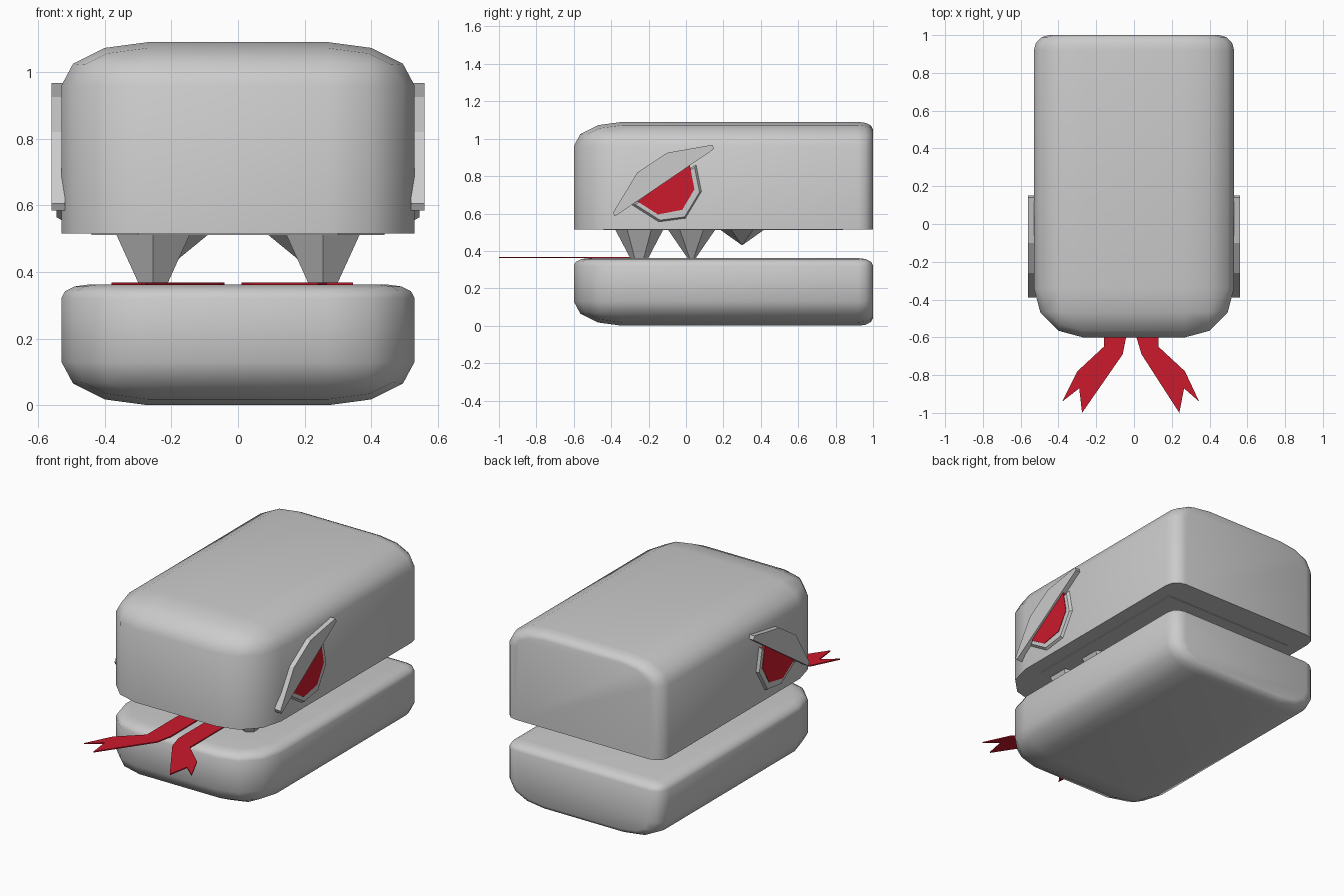
import bpy, bmesh, math
from mathutils import Matrix, Vector

if "Cube" in bpy.data.objects:
    bpy.data.objects.remove(bpy.data.objects["Cube"])

RED = bpy.data.materials.new("red")
RED.diffuse_color = (0.6, 0.01, 0.025, 1)
RED.use_nodes = True
RED.node_tree.nodes["Principled BSDF"].inputs["Base Color"].default_value = RED.diffuse_color


def finish(name, bm, mat=None, mirror=False, smooth=False):
    bmesh.ops.recalc_face_normals(bm, faces=bm.faces)
    me = bpy.data.meshes.new(name)
    bm.to_mesh(me)
    bm.free()
    ob = bpy.data.objects.new(name, me)
    bpy.context.collection.objects.link(ob)
    if mat:
        me.materials.append(mat)
    if mirror:
        ob.modifiers.new("Mirror", 'MIRROR')
    if smooth:
        bpy.ops.object.select_all(action='DESELECT')
        ob.select_set(True)
        bpy.context.view_layer.objects.active = ob
        bpy.ops.object.shade_smooth_by_angle(angle=math.radians(40))
    return ob


def jaw(name, z0, z1, outer, soft_mouth):
    """Block with big rounding on the front and the outer side (+1 top, -1 bottom);
    rounded at double height, then squashed so the rounding is elliptical."""
    h = z1 - z0
    bm = bmesh.new()
    bmesh.ops.create_cube(bm, size=1)
    bmesh.ops.transform(bm, verts=bm.verts, matrix=Matrix.Diagonal((1.06, 1.6, 2 * h, 1)))
    def at(e, axis, v):
        return all(abs(p.co[axis] - v) < 1e-4 for p in e.verts)
    big = [e for e in bm.edges
           if (at(e, 1, -0.8) and (at(e, 0, 0.53) or at(e, 0, -0.53) or at(e, 2, outer * h)))
           or (at(e, 2, outer * h) and (at(e, 0, 0.53) or at(e, 0, -0.53)))]
    bmesh.ops.bevel(bm, geom=big, offset=0.26, offset_type='OFFSET', segments=3,
                    profile=0.5, affect='EDGES')
    small = [e for e in bm.edges
             if (at(e, 2, -outer * h) and soft_mouth)
             or (at(e, 1, 0.8) and not at(e, 2, -outer * h))]
    bmesh.ops.bevel(bm, geom=small, offset=0.08, offset_type='OFFSET', segments=3,
                    profile=0.5, affect='EDGES')
    for v in bm.verts:
        v.co = (v.co.x, v.co.y + 0.2, v.co.z / 2 + (z0 + z1) / 2)
    return finish(name, bm, smooth=True)


def plate(name, pts, a, b, axis, mat=None, mirror=False, top=1.0):
    """Flat outline given thickness from a to b along axis; top scales the b side."""
    n = len(pts)
    cu, cv = sum(p[0] for p in pts) / n, sum(p[1] for p in pts) / n
    bm = bmesh.new()
    def put(u, v, w):
        return bm.verts.new((w, u, v) if axis == 'X' else (u, v, w))
    lo = [put(u, v, a) for u, v in pts]
    hi = [put(cu + (u - cu) * top, cv + (v - cv) * top, b) for u, v in pts]
    bm.faces.new(lo)
    bm.faces.new(hi)
    for i in range(n):
        j = (i + 1) % n
        bm.faces.new((lo[i], lo[j], hi[j], hi[i]))
    return finish(name, bm, mat, mirror)


# Jaws and the palate under the upper one
jaw("upper_head", 0.515, 1.09, 1, False)
jaw("lower_jaw", 0.0, 0.362, -1, True)
plate("palate", [(-0.44, -0.3), (-0.3, -0.44), (0.3, -0.44), (0.44, -0.3),
                 (0.44, 0.84), (-0.44, 0.84)], 0.511, 0.53, 'Z')

# Teeth: (x, y, tip height)
for i, (x, y, tip) in enumerate([(0.255, -0.25, 0.27), (0.255, 0.03, 0.33), (0.19, 0.3, 0.43)]):
    bm = bmesh.new()
    depth = 0.525 - tip
    bmesh.ops.create_cone(bm, cap_ends=True, segments=6, radius1=0, radius2=0.134, depth=depth)
    bmesh.ops.remove_doubles(bm, verts=bm.verts, dist=1e-4)
    bmesh.ops.translate(bm, verts=bm.verts, vec=Vector((x, y, tip + depth / 2)))
    finish(f"tooth_{i + 1}", bm, mirror=True)

# Two forked tongue strips
plate("tongue_left", [(-0.16, -0.3), (-0.16, -0.65), (-0.30, -0.78), (-0.38, -0.94),
                      (-0.29, -0.87), (-0.275, -1.0), (-0.06, -0.69), (-0.04, -0.59),
                      (-0.04, -0.3)], 0.361, 0.368, 'Z', RED)
plate("tongue_right", [(0.01, -0.3), (0.01, -0.59), (0.04, -0.69), (0.24, -1.0),
                       (0.265, -0.87), (0.345, -0.94), (0.27, -0.78), (0.13, -0.65),
                       (0.13, -0.3)], 0.361, 0.368, 'Z', RED)

# Eyes: socket rim, red iris, slanted lid
plate("eye_socket", [(-0.30, 0.645), (-0.15, 0.55), (0.0, 0.57), (0.09, 0.72), (0.06, 0.87)],
      0.52, 0.545, 'X', mirror=True, top=0.88)
plate("eye_iris", [(-0.26, 0.665), (-0.15, 0.595), (-0.02, 0.62), (0.045, 0.73), (0.02, 0.86)],
      0.53, 0.548, 'X', RED, True)
plate("eye_lid", [(-0.38, 0.585), (0.15, 0.945), (0.14, 0.967), (-0.10, 0.925),
                  (-0.26, 0.82), (-0.39, 0.605)], 0.52, 0.56, 'X', mirror=True)
